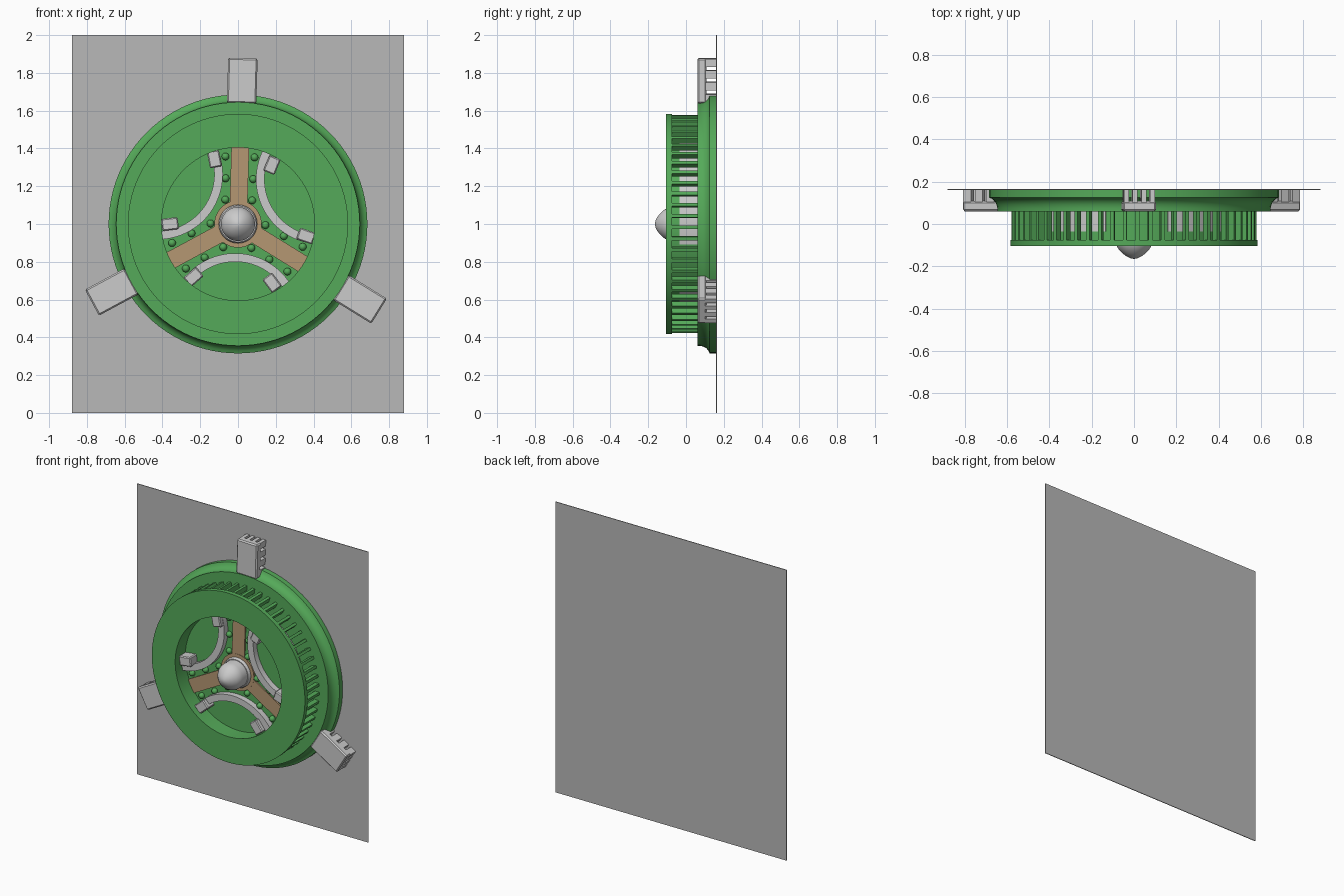
import bpy, bmesh, math
from mathutils import Matrix

if "Cube" in bpy.data.objects:
    bpy.data.objects.remove(bpy.data.objects["Cube"])

CENTRE = Matrix.Translation((0, 0, 1))
TILT = -1.7  # slight turn of the whole wheel
ARMS = [90 + TILT + 120 * i for i in range(3)]


def material(name, c):
    m = bpy.data.materials.new(name)
    m.diffuse_color = (*c, 1)
    m.use_nodes = True
    m.node_tree.nodes["Principled BSDF"].inputs["Base Color"].default_value = m.diffuse_color
    return m


GREEN = material("green_paint", (0.09, 0.40, 0.10))
TAN = material("tan_strip", (0.46, 0.31, 0.17))
DARK = material("dark_grey", (0.48, 0.48, 0.48))


def polar(deg):
    # local x = radial, y = depth, z = tangential
    return CENTRE @ Matrix.Rotation(-math.radians(deg), 4, 'Y')


def finish(name, bm, mat=None, smooth=False):
    bmesh.ops.recalc_face_normals(bm, faces=bm.faces)
    me = bpy.data.meshes.new(name)
    bm.to_mesh(me)
    bm.free()
    ob = bpy.data.objects.new(name, me)
    bpy.context.collection.objects.link(ob)
    if mat:
        me.materials.append(mat)
    if smooth:
        bpy.ops.object.select_all(action='DESELECT')
        ob.select_set(True)
        bpy.context.view_layer.objects.active = ob
        bpy.ops.object.shade_smooth_by_angle(angle=math.radians(35))
    return ob


def add_box(bm, mtx, x, y, z, bevel=0):
    size = Matrix.Diagonal((x[1] - x[0], y[1] - y[0], z[1] - z[0], 1))
    mid = Matrix.Translation(((x[0] + x[1]) / 2, (y[0] + y[1]) / 2, (z[0] + z[1]) / 2))
    vs = bmesh.ops.create_cube(bm, size=1, matrix=mtx @ mid @ size)['verts']
    if bevel:
        edges = list({e for v in vs for e in v.link_edges})
        bmesh.ops.bevel(bm, geom=edges, offset=bevel, segments=1, affect='EDGES')


def lathe(name, profile, mat=None, closed=True, steps=96):
    # profile of (radius, y) spun round the wheel axis
    bm = bmesh.new()
    vs = [bm.verts.new((r, y, 0)) for r, y in profile]
    es = [bm.edges.new(p) for p in zip(vs, vs[1:])]
    if closed:
        es.append(bm.edges.new((vs[-1], vs[0])))
    bmesh.ops.spin(bm, geom=vs + es, cent=(0, 0, 0), axis=(0, 1, 0),
                   angle=2 * math.pi, steps=steps, use_merge=True)
    bmesh.ops.remove_doubles(bm, verts=bm.verts, dist=1e-5)
    bm.transform(CENTRE)
    return finish(name, bm, mat, True)


def lens(d, R, C, n=28):
    # overlap of a disc (centre d, radius R) with the wheel circle of radius C
    x = (C * C + d * d - R * R) / (2 * d)
    h = math.sqrt(C * C - x * x)
    p, t = math.atan2(h, x - d), math.atan2(h, x)
    a = [p + (2 * math.pi - 2 * p) * i / n for i in range(n)]
    b = [-t + 2 * t * i / n for i in range(n)]
    return ([(d + R * math.cos(k), R * math.sin(k)) for k in a]
            + [(C * math.cos(k), C * math.sin(k)) for k in b])


def add_prism(bm, mtx, outer, y0, y1, inner=None):
    def loop(pts, y):
        return [bm.verts.new(mtx @ Matrix.Translation((px, y, pz)).translation)
                for px, pz in pts]

    def bridge(a, b):
        for i in range(len(a)):
            j = (i + 1) % len(a)
            bm.faces.new((a[i], a[j], b[j], b[i]))
    o0, o1 = loop(outer, y0), loop(outer, y1)
    bridge(o0, o1)
    if inner:
        i0, i1 = loop(inner, y0), loop(inner, y1)
        bridge(i0, i1)
        bridge(o0, i0)
        bridge(o1, i1)
    else:
        bm.faces.new(o0)
        bm.faces.new(o1)


# wall panel behind the wheel
bm = bmesh.new()
add_box(bm, Matrix(), (-0.88, 0.88), (0.16, 0.165), (0, 2))
finish("wall_panel", bm, DARK)

# coved base ring, front ring and inner sleeve
lathe("base_ring", [(0.40, 0.16), (0.685, 0.16), (0.685, 0.125), (0.671, 0.119),
                    (0.657, 0.107), (0.649, 0.092), (0.645, 0.075), (0.645, 0.06),
                    (0.40, 0.06)], GREEN)
lathe("front_ring", [(0.405, -0.105), (0.583, -0.105), (0.583, -0.075), (0.405, -0.075)], GREEN)
lathe("inner_sleeve", [(0.405, -0.08), (0.465, -0.08), (0.465, 0.065), (0.405, 0.065)], GREEN)

# slats between front ring and base ring
bm = bmesh.new()
for i in range(60):
    add_box(bm, polar(i * 6 + TILT), (0.545, 0.578), (-0.078, 0.062), (-0.009, 0.009))
finish("side_slats", bm, GREEN)

# spider plate with tan strips, hub plate and rivets
lathe("spider_plate", [(0, 0.005), (0.42, 0.005), (0.42, 0.06), (0, 0.06)], GREEN, False)
bm = bmesh.new()
for a in ARMS:
    add_box(bm, polar(a), (0.03, 0.41), (-0.004, 0.02), (-0.047, 0.047))
finish("arm_strips", bm, TAN)
lathe("hub_plate", [(0, -0.006), (0.125, -0.006), (0.125, 0.02), (0, 0.02)], TAN, False, 48)
bm = bmesh.new()
for a in ARMS:
    for r, w in ((0.355, 0.077), (0.24, 0.073), (0.127, 0.071)):
        for s in (-1, 1):
            bmesh.ops.create_uvsphere(bm, u_segments=16, v_segments=10, radius=0.02,
                                      matrix=polar(a) @ Matrix.Translation((r, 0, s * w)))
finish("rivets", bm, GREEN, True)

# hub collar and pointed dome
lathe("hub_collar", [(0.08, 0.01), (0.102, 0.01), (0.102, -0.015), (0.095, -0.025),
                     (0.08, -0.025)], None, True, 48)
lathe("hub_dome", [(0, 0), (0.09, 0), (0.09, -0.075), (0.085, -0.098), (0.073, -0.119),
                   (0.055, -0.138), (0.035, -0.153), (0.016, -0.162), (0, -0.165)],
      None, False, 48)

# grey rimmed panels in the three openings, with their clips
bm = bmesh.new()
clips = bmesh.new()
for a in ARMS:
    m = polar(a + 180)
    add_prism(bm, m, lens(0.5, 0.345, 0.467), 0.025, 0.06)
    add_prism(bm, m, lens(0.5, 0.345, 0.467), -0.035, 0.03, lens(0.5, 0.30, 0.43))
    for off, r, turn in ((-38.3, 0.364, -9), (31.7, 0.358, 7)):
        mc = polar(a + 180 + off) @ Matrix.Translation((r, 0, 0))
        mc = mc @ Matrix.Rotation(-math.radians(turn), 4, 'Y')
        add_box(clips, mc, (-0.042, 0.046), (-0.065, 0.03), (-0.032, 0.032), 0.006)
finish("opening_panels", bm, None, True)
finish("panel_clips", clips)

# outer brackets with a grid of pegs reaching the wall
bm = bmesh.new()
for a in ARMS:
    m = polar(a)
    add_box(bm, m, (0.64, 0.878), (0.06, 0.108), (-0.078, 0.078), 0.008)
    for i in range(4):
        for j in range(4):
            r, t = 0.668 + i * 0.0625, -0.062 + j * 0.0413
            add_box(bm, m, (r - 0.021, r + 0.021), (0.10, 0.162), (t - 0.012, t + 0.012))
finish("outer_brackets", bm)
